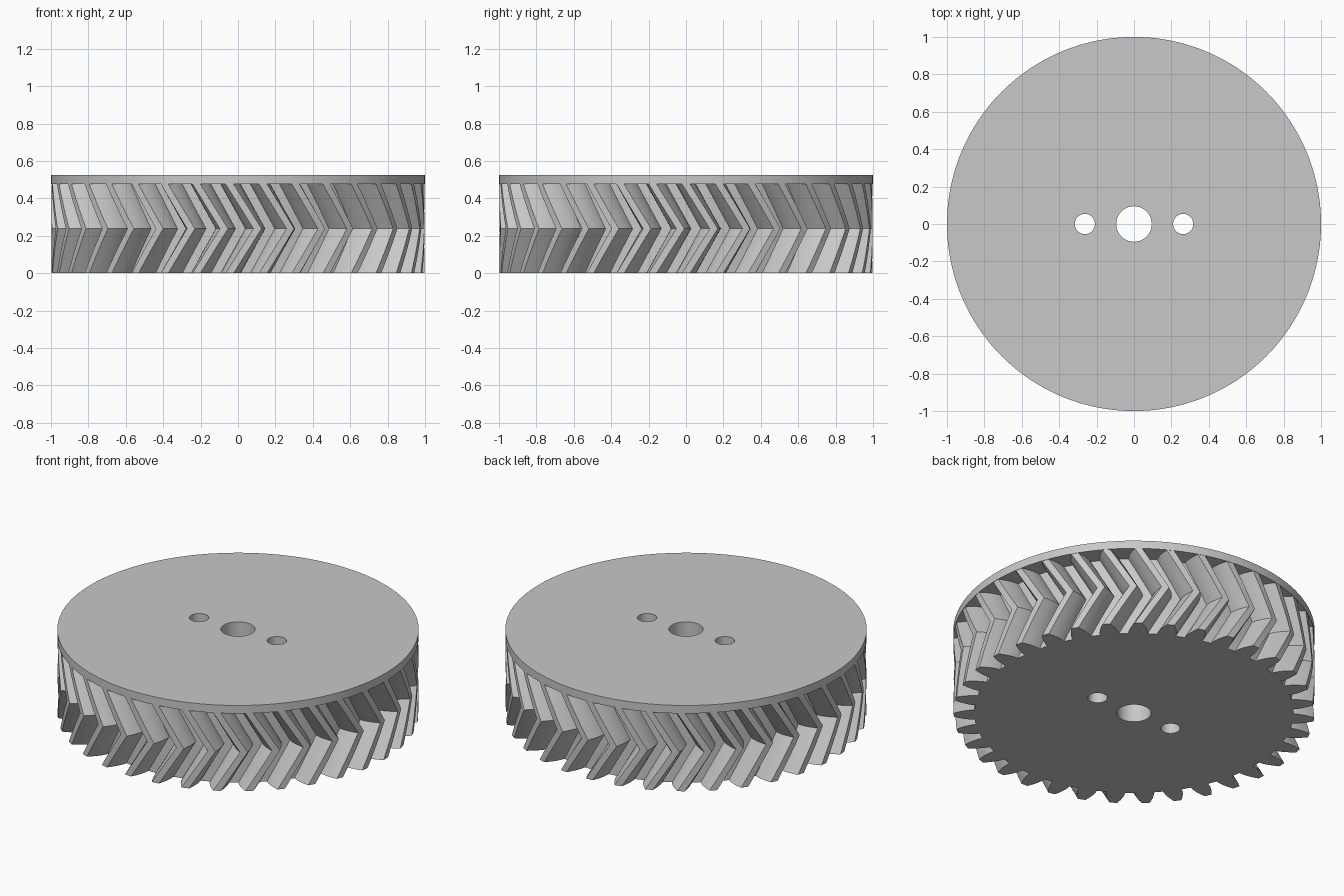
import bpy, bmesh
from math import cos, sin, tan, acos, pi, radians

old = bpy.data.objects.get("Cube")
if old:
    bpy.data.objects.remove(old, do_unlink=True)

TEETH = 35
TIP_R, PITCH_R, ROOT_R = 0.998, 0.946, 0.883
PRESSURE = radians(20)
TWIST = radians(300 / TEETH)
GEAR_H, TOTAL_H = 0.476, 0.525
SLICES = 6                      # per half of the herringbone
HOLES = [(0, 0.095), (-0.263, 0.054), (0.263, 0.054)]

grey = bpy.data.materials.new("plain grey")
grey.use_nodes = True
colour = (0.58, 0.58, 0.58, 1)
grey.diffuse_color = colour
grey.node_tree.nodes["Principled BSDF"].inputs["Base Color"].default_value = colour


def make_object(name, bm):
    bmesh.ops.recalc_face_normals(bm, faces=bm.faces)
    mesh = bpy.data.meshes.new(name)
    bm.to_mesh(mesh)
    bm.free()
    mesh.materials.append(grey)
    obj = bpy.data.objects.new(name, mesh)
    bpy.context.collection.objects.link(obj)
    return obj


def cylinder(name, radius, x, z0, z1, sides):
    bm = bmesh.new()
    bmesh.ops.create_cone(bm, cap_ends=True, segments=sides, radius1=radius,
                          radius2=radius, depth=z1 - z0)
    bmesh.ops.translate(bm, vec=(x, 0, (z0 + z1) / 2), verts=bm.verts)
    return make_object(name, bm)


def half_angle(r):
    """Half the angular tooth thickness of an involute tooth at radius r."""
    base = PITCH_R * cos(PRESSURE)
    a = acos(min(1, base / r))
    inv = lambda t: tan(t) - t
    return pi / (2 * TEETH) + inv(PRESSURE) - inv(a)


def gear_outline():
    steps = 4
    radii = [ROOT_R + (TIP_R - ROOT_R) * i / steps for i in range(steps + 1)]
    flank = [(r, half_angle(r)) for r in radii]
    tooth = [(r, -a) for r, a in flank] + [(r, a) for r, a in reversed(flank)]
    return [(r, a + 2 * pi * k / TEETH) for k in range(TEETH) for r, a in tooth]


def herringbone_gear():
    bm = bmesh.new()
    outline = gear_outline()
    rings = []
    for s in range(2 * SLICES + 1):
        turn = TWIST * (1 - abs(s - SLICES) / SLICES)
        z = GEAR_H * s / (2 * SLICES)
        rings.append([bm.verts.new((r * cos(a + turn), r * sin(a + turn), z))
                      for r, a in outline])
    n = len(outline)
    for low, high in zip(rings, rings[1:]):
        for i in range(n):
            j = (i + 1) % n
            bm.faces.new((low[i], low[j], high[j], high[i]))
    bm.faces.new(rings[0][::-1])
    bm.faces.new(rings[-1])
    return make_object("herringbone_gear", bm)


# Toothed body and the flange disc that closes its top
parts = [herringbone_gear(),
         cylinder("top_disc", 1.0, 0, GEAR_H, TOTAL_H, 160)]

# Shaft bore and two side holes through both parts
cutters = [cylinder("hole_cutter", r, x, -0.1, TOTAL_H + 0.1, 48) for x, r in HOLES]
for part in parts:
    for cutter in cutters:
        mod = part.modifiers.new("hole", 'BOOLEAN')
        mod.operation = 'DIFFERENCE'
        mod.solver = 'EXACT'
        mod.object = cutter
    bpy.context.view_layer.update()
    graph = bpy.context.evaluated_depsgraph_get()
    cut = bpy.data.meshes.new_from_object(part.evaluated_get(graph))
    part.modifiers.clear()
    part.data = cut
for cutter in cutters:
    bpy.data.objects.remove(cutter, do_unlink=True)

# Smooth curved walls, crisp edges
bpy.ops.object.select_all(action='DESELECT')
for part in parts:
    part.select_set(True)
bpy.context.view_layer.objects.active = parts[0]
bpy.ops.object.shade_smooth_by_angle(angle=radians(25))
